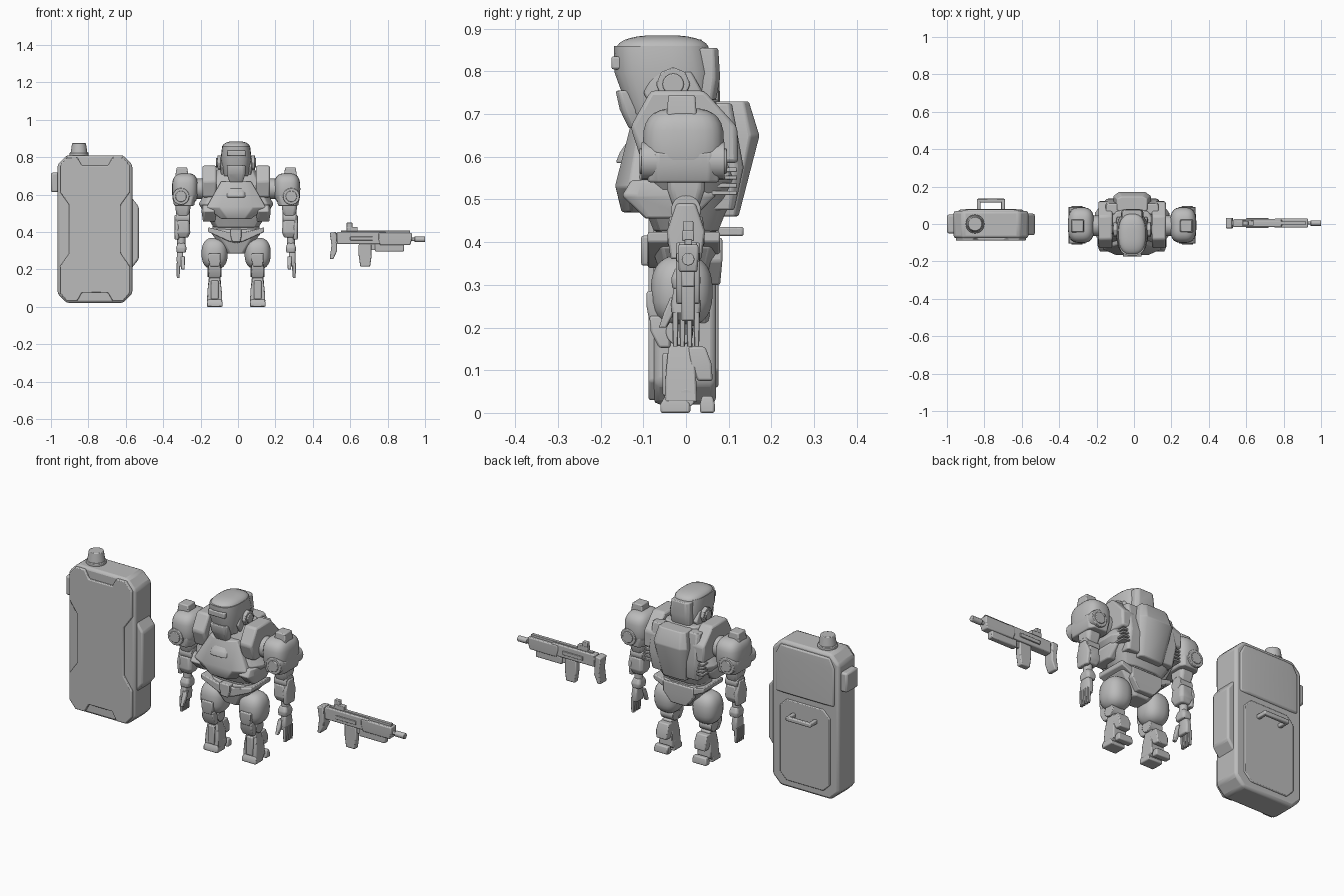
import bpy, bmesh
from math import cos, sin, pi, copysign
from mathutils import Matrix, Vector

default_cube = bpy.data.objects.get("Cube")
if default_cube:
    bpy.data.objects.remove(default_cube, do_unlink=True)

grey = bpy.data.materials.new("plain grey")
grey.use_nodes = True
tone = (0.5, 0.5, 0.5, 1)
grey.diffuse_color = tone
grey.node_tree.nodes["Principled BSDF"].inputs["Base Color"].default_value = tone

origin = Vector((0, 0, 0))
made = []


def finish(name, bm, bevel, pair):
    """Turn a bmesh into an object, with optional bevel and left-right mirror."""
    bmesh.ops.recalc_face_normals(bm, faces=bm.faces)
    mesh = bpy.data.meshes.new(name)
    bm.to_mesh(mesh)
    bm.free()
    mesh.materials.append(grey)
    obj = bpy.data.objects.new(name, mesh)
    obj.location = origin
    bpy.context.collection.objects.link(obj)
    if bevel:
        mod = obj.modifiers.new("bevel", "BEVEL")
        mod.width, mod.segments, mod.limit_method = bevel, 2, "ANGLE"
    if pair:
        obj.modifiers.new("mirror", "MIRROR").use_mirror_merge = False
    made.append(obj)


def skin(name, rings, bevel, pair):
    """Skin closed rings of points and cap both ends."""
    bm = bmesh.new()
    loops = [[bm.verts.new(point) for point in ring] for ring in rings]
    count = len(loops[0])
    for low, high in zip(loops, loops[1:]):
        for i in range(count):
            j = (i + 1) % count
            bm.faces.new((low[i], low[j], high[j], high[i]))
    bm.faces.new(loops[0])
    bm.faces.new(loops[-1])
    finish(name, bm, bevel, pair)


def bend(value, power):
    return copysign(abs(value) ** (2 / power), value)


def ring(at, size, height, wide, deep, slide, sides, power):
    """One level cross-section: a superellipse, scaled so its extent is exact."""
    reach = bend(cos(pi / sides), power) * 2
    angles = [(2 * i + 1) * pi / sides for i in range(sides)]
    return [(at[0] + size[0] * wide * bend(cos(a), power) / reach,
             at[1] + size[1] * deep * bend(sin(a), power) / reach + slide,
             at[2] + size[2] * height) for a in angles]


def form(name, at, size, bottom=(1, 1), top=(1, 1), peak=.5, lean=0, sides=8, power=5,
         bevel=.005, pair=False):
    """Armour block that is full size at its peak and scaled at both ends."""
    levels = [(0, bottom), (peak, (1, 1)), (1, top)]
    skin(name, [ring(at, size, t - .5, *scale, lean * (t - .5), sides, power)
                for t, scale in levels], bevel, pair)


def box(name, at, size, **options):
    form(name, at, size, sides=4, power=2, **options)


def dome(name, at, size, power=2.5, sides=24, pair=False):
    """Rounded shell, swelling between two small flat poles."""
    tilts = [pi * (i / 14 - .5) for i in range(1, 14)]
    skin(name, [ring(at, size, bend(sin(t), power) / 2, bend(cos(t), power), bend(cos(t), power),
                     0, sides, power) for t in tilts], 0, pair)


def plate(name, axis, outline, low, high, bevel=.005, pair=False):
    """Outline extruded along x (points are y, z) or along y (points are x, z)."""
    skin(name, [[(t, u, v) if axis == "x" else (u, t, v) for u, v in outline]
                for t in (low, high)], bevel, pair)


def both(half):
    return half + [(-x, z) for x, z in reversed(half) if x]


def octagon(width, height, cut):
    x, z = width / 2, height / 2
    right = [(x - cut, -z), (x, cut - z), (x, z - cut), (x - cut, z)]
    return both(right)


def rod(name, axis, at, radius, length, sides=24, end=1, bevel=.003, pair=False):
    bm = bmesh.new()
    bmesh.ops.create_cone(bm, cap_ends=True, segments=sides, radius1=radius,
                          radius2=radius * end, depth=length)
    turn = {"x": Matrix.Rotation(pi / 2, 4, "Y"), "y": Matrix.Rotation(pi / 2, 4, "X"),
            "z": Matrix()}[axis]
    bmesh.ops.transform(bm, matrix=Matrix.Translation(at) @ turn, verts=bm.verts)
    finish(name, bm, bevel, pair)


# Robot head
origin = Vector((-.01, 0, 0))
form("helmet", (0, -.05, .78), (.165, .23, .16), bottom=(.8, .8), top=(.9, .95), peak=.6,
     lean=-.02, sides=28, power=2.8, bevel=0)
dome("helmet_crown", (0, -.055, .845), (.15, .22, .08), power=2.6)
form("helmet_rear", (0, .035, .785), (.12, .09, .14), bottom=(.9, .7), top=(.9, .9))
form("jaw", (0, -.125, .71), (.1, .06, .09), bottom=(.7, .6), lean=-.02)
box("brow_band", (0, -.13, .82), (.1, .09, .03))
form("cheek_guards", (.07, -.03, .75), (.03, .14, .1), bottom=(.8, .6), top=(.8, .6), pair=True)
rod("ear_discs", "x", (.085, -.03, .77), .04, .03, sides=8, pair=True)
rod("ear_caps", "x", (.095, -.03, .77), .025, .025, sides=16, pair=True)
rod("neck", "z", (0, -.03, .7), .055, .1)

# Robot torso
form("chest", (0, 0, .58), (.4, .25, .31), bottom=(.6, .6), top=(.5, .6), peak=.4, sides=12, power=3.5)
form("breast_plate", (0, -.09, .57), (.32, .145, .2), bottom=(.5, .7), top=(.5, .7), peak=.3,
     lean=.02, power=3)
form("collar_notch", (0, -.12, .61), (.1, .07, .05), top=(.8, .8), lean=.02)
form("rib_guards", (.145, -.04, .5), (.08, .22, .09), bottom=(.8, .5), top=(.9, .8), peak=.6, pair=True)
box("shoulder_straps", (.143, -.005, .67), (.075, .25, .17), bottom=(1, .9), top=(1, .5),
    lean=-.03, bevel=.01, pair=True)
form("backpack", (0, .1, .595), (.2, .14, .27), bottom=(.7, .4), top=(.8, .6), peak=.7, lean=.01)
form("back_wings", (.1, .08, .6), (.1, .11, .25), bottom=(.8, .6), top=(.8, .5), peak=.4, pair=True)
for step in range(4):
    box("back_vent", (.155, .09, .515 + step / 55), (.04, .06, .01), bevel=.002, pair=True)
form("waist", (0, 0, .4), (.25, .14, .1), bottom=(.8, .8), sides=12, power=3)
form("pelvis", (0, 0, .35), (.26, .16, .13), bottom=(.35, .6), top=(.9, .9), peak=.8)
plate("belt", "y", both([(0, .34), (.04, .35), (.15, .4), (.15, .425), (.05, .4), (0, .4)]), -.09, .08)
box("buckle", (0, -.08, .38), (.06, .05, .07), bottom=(.7, 1))
box("rear_skirt", (0, .06, .355), (.18, .05, .11), bottom=(.5, .8))

# Robot arms
arm = .285
rod("shoulder_joints", "x", (.2, -.01, .63), .055, .08, pair=True)
dome("pauldrons", (.273, -.006, .63), (.14, .19, .17), power=3, pair=True)
form("pauldron_rims", (.278, -.006, .575), (.125, .175, .07), bottom=(.85, .95), peak=.6, pair=True)
box("pauldron_tops", (.29, -.01, .7), (.07, .07, .09), top=(.8, .9), pair=True)
rod("pauldron_discs", "y", (.295, -.007, .59), .045, .195, sides=16, pair=True)
rod("pauldron_hubs", "y", (.295, -.007, .59), .03, .205, sides=16, pair=True)
form("upper_arms", (arm, 0, .525), (.08, .09, .08), bottom=(.8, .7), pair=True)
rod("elbows", "x", (arm, 0, .475), .035, .075, pair=True)
form("forearms", (arm, 0, .415), (.08, .088, .09), bottom=(.7, .7), top=(.9, .9), peak=.3, pair=True)
form("forearm_guards", (.317, 0, .425), (.025, .09, .13), bottom=(1, .8), top=(1, .5), pair=True)
rod("wrists", "z", (.293, 0, .345), .022, .09, sides=16, pair=True)
form("cuffs", (.293, 0, .315), (.055, .07, .05), bottom=(.9, .9), top=(.7, .7), pair=True)
form("palms", (.3, 0, .255), (.036, .07, .08), bottom=(.9, .9), top=(.9, .8), pair=True)
for finger in range(4):
    form("fingers", (.31, finger / 60 - .025, .195), (.02, .014, .08), bottom=(.7, .8), bevel=0, pair=True)
form("thumbs", (.285, -.04, .235), (.022, .024, .07), bottom=(.8, .7), lean=.03, pair=True)

# Robot legs
leg = .115
rod("hip_joints", "x", (.075, -.01, .335), .04, .08, pair=True)
dome("thighs", (leg, -.01, .285), (.14, .145, .17), pair=True)
box("thigh_panels", (leg, -.06, .25), (.065, .065, .07), bottom=(.8, .8), pair=True)
rod("knees", "x", (leg, -.015, .19), .032, .075, pair=True)
box("knee_plates", (leg, -.06, .19), (.07, .045, .075), bottom=(.9, .6), top=(.9, .7), lean=-.02, pair=True)
box("shins", (leg, -.012, .095), (.075, .07, .14), bottom=(1.1, 1.1), top=(.7, .8), pair=True)
box("shin_ridges", (leg, -.03, .09), (.04, .05, .1), pair=True)
box("calves", (leg, .035, .115), (.07, .05, .08), bottom=(.9, .7), top=(.9, .8), lean=-.02, pair=True)
rod("ankles", "x", (leg, 0, .035), .022, .08, pair=True)
for part, y in (("toes", -.025), ("heels", .05)):
    box(part, (leg, y, .02), (.084, .07 if y < 0 else .035, .04), top=(.9, .7), pair=True)

# Shield
origin = Vector((-.765, 0, .415))
plate("shield_body", "y", octagon(.4, .79, .05), -.076, .07, bevel=.014)
corner = [(0, .34), (.07, .34), (.095, .385), (.15, .385), (.188, .34), (.188, .2), (.138, .13)]
right = corner + [(x, -z) for x, z in reversed(corner)]
plate("shield_face", "y", right + [(-x, z) for x, z in reversed(right) if x], -.088, -.07)
plate("shield_bulge", "y", [(.18, -.23), (.235, -.16), (.235, .12), (.18, .19)], -.06, .055, bevel=.01)
box("shield_side_block", (-.21, 0, .25), (.05, .1, .105), bevel=.01)
form("shield_back_top", (0, .065, .245), (.35, .03, .26), top=(.85, .8), peak=.8, bevel=.01)
plate("shield_back_panel", "y", octagon(.3, .44, .04), .06, .076)
made[-1].location.z -= .135
box("shield_handle", (0, .125, .01), (.15, .02, .022))
for side in (-1, 1):
    box("shield_handle_post", (side * .065, .095, .01), (.02, .07, .022))
rod("antenna_base", "z", (-.085, 0, .4), .05, .02)
rod("antenna", "z", (-.085, 0, .43), .046, .06, end=.8)

# Rifle
origin = Vector((.75, .005, .36))
box("rifle_receiver", (-.09, 0, .008), (.26, .042, .065))
box("rifle_handguard", (.09, 0, .002), (.18, .048, .065), bottom=(.9, .9))
box("rifle_underbarrel", (.06, 0, -.045), (.155, .032, .04))
box("rifle_rail", (-.015, 0, .04), (.37, .018, .014), bevel=.002)
plate("rifle_stock", "y", [(-.26, .035), (-.225, .04), (-.22, -.06), (-.24, -.105), (-.26, -.105),
                           (-.25, -.03)], -.028, .028)
box("rifle_stock_arm", (-.22, 0, .012), (.05, .028, .045))
box("rifle_grip", (-.07, 0, -.085), (.07, .032, .12), bottom=(.75, 1))
box("trigger_guard", (-.02, 0, -.04), (.035, .012, .035), bevel=.002)
box("rifle_sight_base", (-.14, 0, .055), (.06, .028, .025), bevel=.003)
box("rifle_sight", (-.154, 0, .07), (.03, .024, .04), bevel=.003)
for side in (-1, 1):
    box("rifle_side_strip", (-.09, side * .022, .005), (.12, .01, .02), bevel=.002)
rod("barrel", "x", (.195, 0, 0), .009, .05, bevel=0)
rod("muzzle", "x", (.222, 0, 0), .015, .056, sides=12, bevel=.002)

# Smooth shading with sharp edges kept
bpy.ops.object.select_all(action="DESELECT")
for obj in made:
    obj.select_set(True)
bpy.context.view_layer.objects.active = made[0]
bpy.ops.object.shade_smooth_by_angle(angle=.6)
